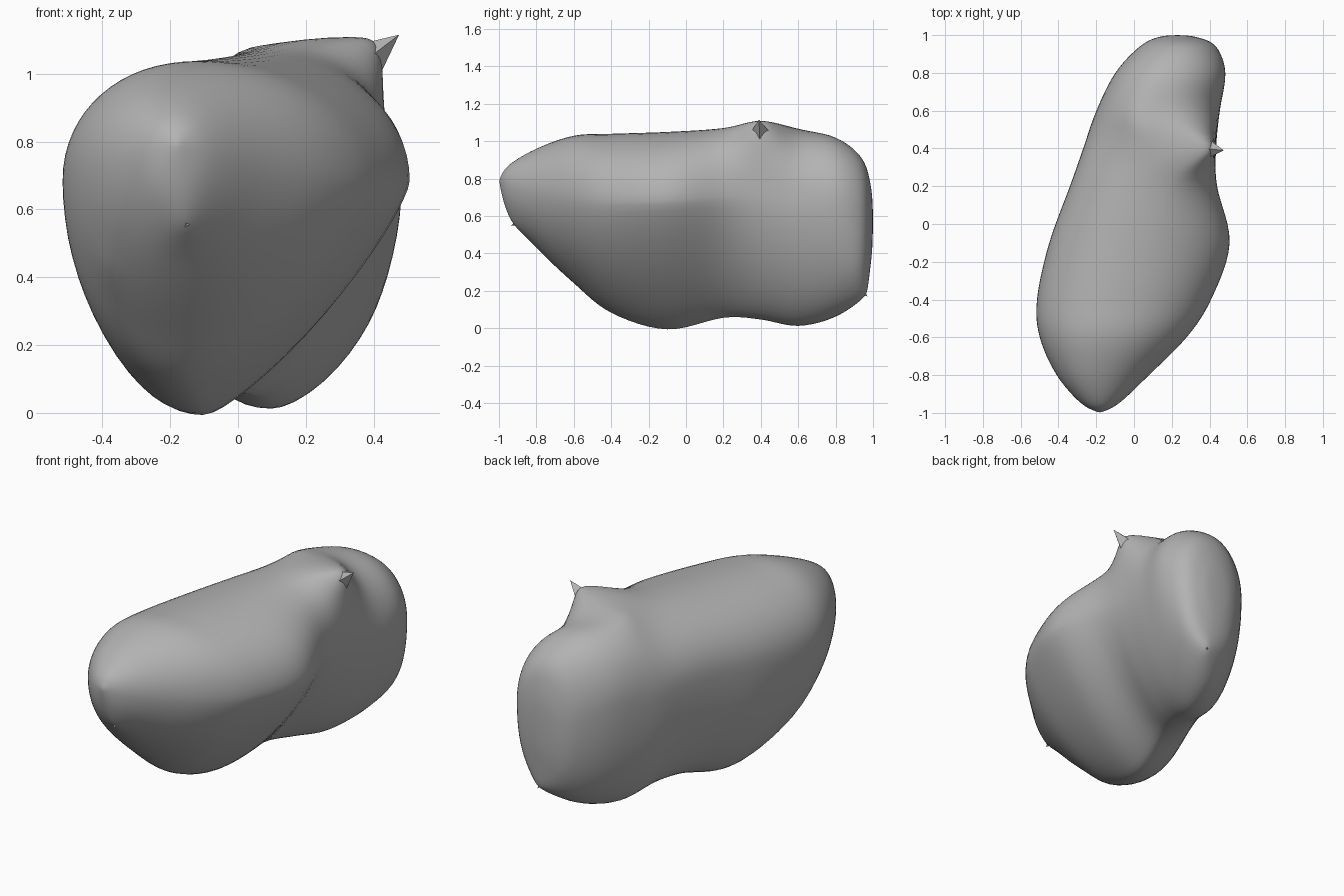
import bpy
import math
from mathutils import Vector

if "Cube" in bpy.data.objects:
    bpy.data.objects.remove(bpy.data.objects["Cube"], do_unlink=True)

# Single stone grey
stone = bpy.data.materials.new("stone_grey")
stone.use_nodes = True
GREY = (0.45, 0.45, 0.45, 1)
stone.diffuse_color = GREY
stone.node_tree.nodes["Principled BSDF"].inputs["Base Color"].default_value = GREY

# Cross sections from front to back:
# y, left x, right x, bottom x, top x, bottom z, top z, widest z,
# flatness of lower right, upper right and lower left
SECTIONS = [
    (-1, -.18, -.18, -.18, -.18, .79, .79, .79, 1, 1, 1),
    (-.95, -.28, -.08, -.18, -.18, .61, .87, .76, 1, 1, 1),
    (-.8, -.41, .08, -.2, -.18, .43, .96, .73, 1.1, 1, 1),
    (-.6, -.5, .28, -.18, -.14, .24, 1.03, .7, 1.25, .95, 1),
    (-.4, -.515, .41, -.15, -.08, .08, 1.04, .68, 1.45, .95, 1),
    (-.1, -.45, .51, -.1, .02, -.01, 1.05, .68, 1.6, .95, .95),
    (.2, -.34, .44, -.02, .14, .055, 1.07, .7, 1.5, .85, .88),
    (.4, -.27, .435, .06, .33, .045, 1.11, .7, 1.3, .65, .88),
    (.6, -.2, .455, .1, .12, .01, 1.065, .66, 1.2, .85, .9),
    (.8, -.1, .485, .16, .17, .06, 1.02, .68, 1.1, .95, .95),
    (.94, .03, .435, .22, .22, .17, .91, .62, .9, .95, .95),
    (.99, .13, .33, .23, .23, .36, .75, .58, .9, .95, .95),
    (1, .23, .23, .23, .23, .58, .58, .58, 1, 1, 1),
]

# Local tugs on the skin: target point, reach, strength
TUGS = [
    ((.47, .4, 1.11), .2, .6),
    ((0, .5, 1.12), .22, .5),
    ((-.15, -.93, .54), .16, .5),
    ((.28, .98, .17), .2, .7),
    ((-.4, -.7, .42), .1, .4),
]


def spline(t):
    """Smooth blend of neighbouring sections at index t."""
    last = len(SECTIONS) - 1
    i = min(int(t), last - 1)
    f = t - i
    a, b, c, d = (SECTIONS[max(0, min(last, k))] for k in range(i - 1, i + 3))
    return [q + f / 2 * (r - p + f * (2 * p - 5 * q + 4 * r - s + f * (3 * (q - r) + s - p)))
            for p, q, r, s in zip(a, b, c, d)]


def ring_point(section, angle):
    """Point on a lopsided rounded outline."""
    y, left, right, low_x, top_x, low, top, wide, low_right, top_right, low_left = section
    c, s = math.cos(angle), math.sin(angle)
    if c > 0:
        power = low_right if s < 0 else top_right
    else:
        power = low_left if s < 0 else .95
    mid_x = top_x if s > 0 else low_x
    side = right if c > 0 else left
    end = top if s > 0 else low
    return Vector((mid_x + (side - mid_x) * abs(c) ** power, y,
                   wide + (end - wide) * abs(s) ** power))


def tug(point):
    """Pull a point toward every tug target within reach."""
    for target, reach, strength in TUGS:
        offset = Vector(target) - point
        if offset.length < reach:
            point = point + offset * strength * (1 - offset.length / reach) ** 1.5
    return point


def finish(name, verts, faces):
    mesh = bpy.data.meshes.new(name)
    mesh.from_pydata(verts, [], faces)
    mesh.materials.append(stone)
    obj = bpy.data.objects.new(name, mesh)
    bpy.context.collection.objects.link(obj)
    return obj


# Main boulder, lofted through the sections
AROUND, STEPS = 64, 6
count = (len(SECTIONS) - 1) * STEPS
verts = [Vector((SECTIONS[0][1], SECTIONS[0][0], SECTIONS[0][5]))]
for k in range(1, count):
    section = spline(k / STEPS)
    verts += [tug(ring_point(section, math.tau * j / AROUND)) for j in range(AROUND)]
verts.append(Vector((SECTIONS[-1][1], SECTIONS[-1][0], SECTIONS[-1][5])))
tail = len(verts) - 1
faces = []
for j in range(AROUND):
    n = (j + 1) % AROUND
    faces.append((0, 1 + j, 1 + n))
    for k in range(count - 2):
        base = 1 + k * AROUND
        faces.append((base + j, base + AROUND + j, base + AROUND + n, base + n))
    base = 1 + (count - 2) * AROUND
    faces.append((base + j, tail, base + n))
boulder = finish("boulder", verts, faces)
smooth = boulder.modifiers.new("soften", 'SMOOTH')
smooth.factor = .5
smooth.iterations = 4
bpy.context.view_layer.objects.active = boulder
boulder.select_set(True)
bpy.ops.object.shade_smooth_by_angle(angle=math.radians(60))


def shard(name, tip, root, radius, sides):
    """Small pointed splinter from root to tip."""
    tip, root = Vector(tip), Vector(root)
    turn = (tip - root).to_track_quat('Z', 'Y')
    ring = [root + turn @ Vector((radius * math.cos(math.tau * j / sides),
                                  radius * math.sin(math.tau * j / sides), 0))
            for j in range(sides)]
    finish(name, ring + [tip], [(j, (j + 1) % sides, sides) for j in range(sides)]
           + [tuple(reversed(range(sides)))])


# Sharp splinters standing out of the skin
shard("top_splinter", (.475, .39, 1.115), (.37, .4, 1.03), .065, 4)
shard("front_splinter", (-.15, -.935, .55), (-.16, -.8, .59), .07, 3)
shard("rear_splinter", (.28, .97, .17), (.27, .88, .25), .05, 4)
